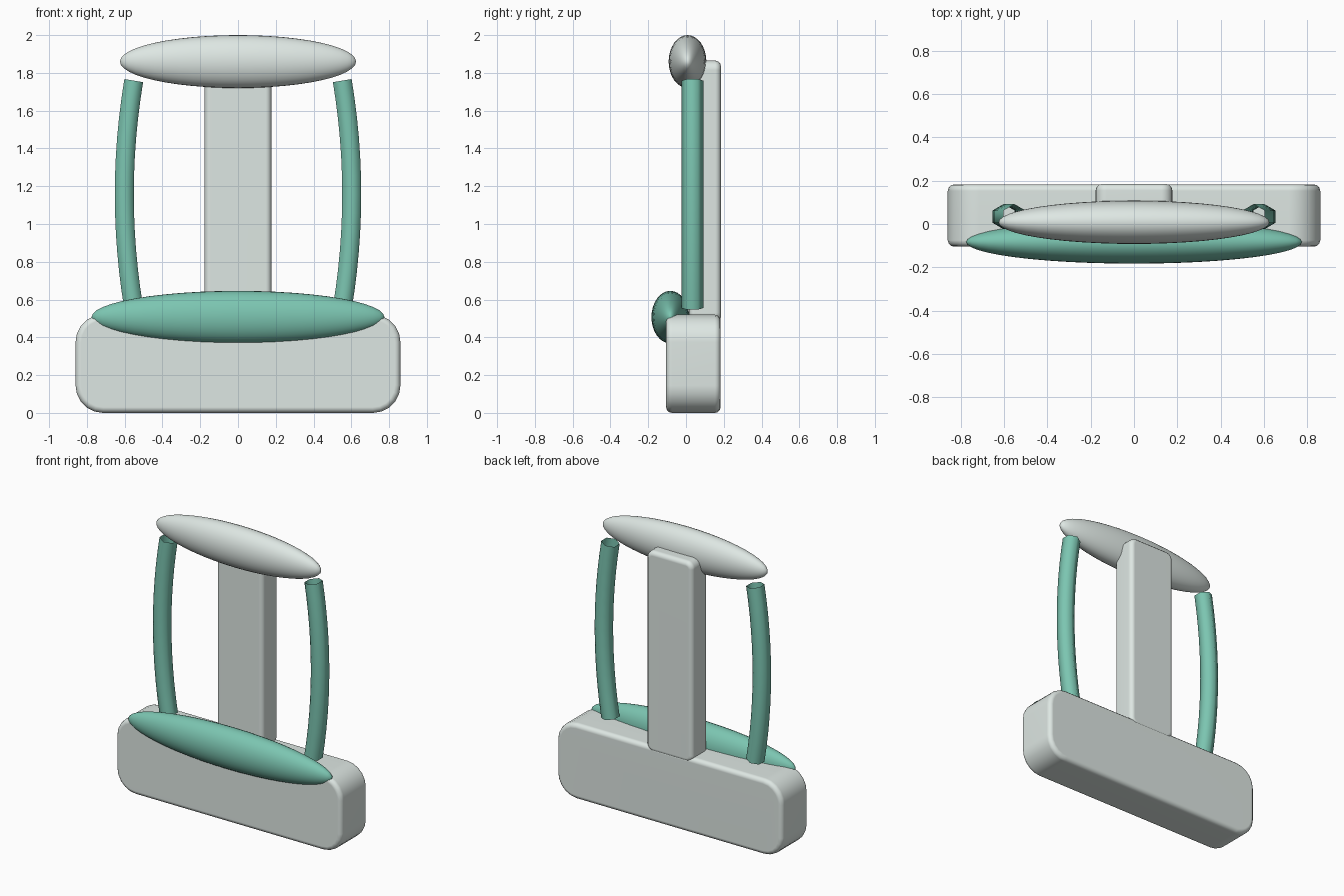
import bpy, bmesh, math
from mathutils import Vector

if "Cube" in bpy.data.objects:
    bpy.data.objects.remove(bpy.data.objects["Cube"])


def material(name, rgb):
    m = bpy.data.materials.new(name)
    m.diffuse_color = (*rgb, 1)
    m.use_nodes = True
    m.node_tree.nodes["Principled BSDF"].inputs["Base Color"].default_value = m.diffuse_color
    return m


PALE = material("pale", (0.73, 0.80, 0.77))
TEAL = material("teal", (0.20, 0.56, 0.44))


def finish(name, bm, mat):
    mesh = bpy.data.meshes.new(name)
    bmesh.ops.recalc_face_normals(bm, faces=bm.faces)
    for f in bm.faces:
        f.smooth = True
    bm.to_mesh(mesh)
    bm.free()
    mesh.materials.append(mat)
    ob = bpy.data.objects.new(name, mesh)
    bpy.context.collection.objects.link(ob)
    return ob


def rounded_block(name, x, y0, y1, z0, z1, radius, edge, mat):
    """Rounded rectangle in XZ, extruded along Y, with softened rims."""
    bm = bmesh.new()
    steps, ring = 5, []
    for cx, cz, start in ((x - radius, z1 - radius, 0), (radius - x, z1 - radius, 90),
                          (radius - x, z0 + radius, 180), (x - radius, z0 + radius, 270)):
        for i in range(steps + 1):
            a = math.radians(start + 90 * i / steps)
            ring.append(bm.verts.new((cx + radius * math.cos(a), y0, cz + radius * math.sin(a))))
    face = bm.faces.new(ring)
    ext = bmesh.ops.extrude_face_region(bm, geom=[face])
    moved = [g for g in ext["geom"] if isinstance(g, bmesh.types.BMVert)]
    bmesh.ops.translate(bm, verts=moved, vec=(0, y1 - y0, 0))
    ob = finish(name, bm, mat)
    bev = ob.modifiers.new("soft_rim", "BEVEL")
    bev.width, bev.segments, bev.angle_limit = edge, 3, math.radians(40)
    ob.modifiers.new("normals", "WEIGHTED_NORMAL").keep_sharp = True
    return ob


def ellipsoid(name, centre, radii, mat):
    """Stretched sphere with its poles on the X axis."""
    bm = bmesh.new()
    bmesh.ops.create_uvsphere(bm, u_segments=32, v_segments=24, radius=1)
    for v in bm.verts:
        p = Vector((v.co.z, v.co.y, -v.co.x))
        v.co = Vector([c + r * q for c, r, q in zip(centre, radii, p)])
    return finish(name, bm, mat)


def bowed_tube(name, side):
    """Open six-sided tube bowing outwards."""
    bm = bmesh.new()
    zc, half, bow, r, n = 1.157, 0.602, 0.05, 0.058, 12
    rings = []
    for i in range(n + 1):
        t = 2 * i / n - 1
        c = Vector((0.552 + bow * (1 - t * t), 0.034, zc + half * t))
        across = Vector((half, 0, 2 * bow * t)).normalized()
        ring = []
        for k in range(6):
            a = math.tau * k / 6
            p = c + across * r * math.sin(a) + Vector((0, r * math.cos(a), 0))
            ring.append(bm.verts.new((side * p.x, p.y, p.z)))
        rings.append(ring)
    for a, b in zip(rings, rings[1:]):
        for k in range(6):
            bm.faces.new((a[k], a[(k + 1) % 6], b[(k + 1) % 6], b[k]))
    return finish(name, bm, TEAL)


# Base and back post
rounded_block("base", 0.86, -0.105, 0.183, 0.0, 0.52, 0.145, 0.03, PALE)
rounded_block("back_post", 0.177, 0.015, 0.185, 0.48, 1.865, 0.05, 0.03, PALE)

# Top bar and lower front pad
ellipsoid("top_bar", (0, 0.008, 1.86), (0.625, 0.1, 0.14), PALE)
ellipsoid("front_pad", (0, -0.083, 0.507), (0.775, 0.1, 0.139), TEAL)

# Side tubes
for label, s in (("left_tube", -1), ("right_tube", 1)):
    bowed_tube(label, s)
